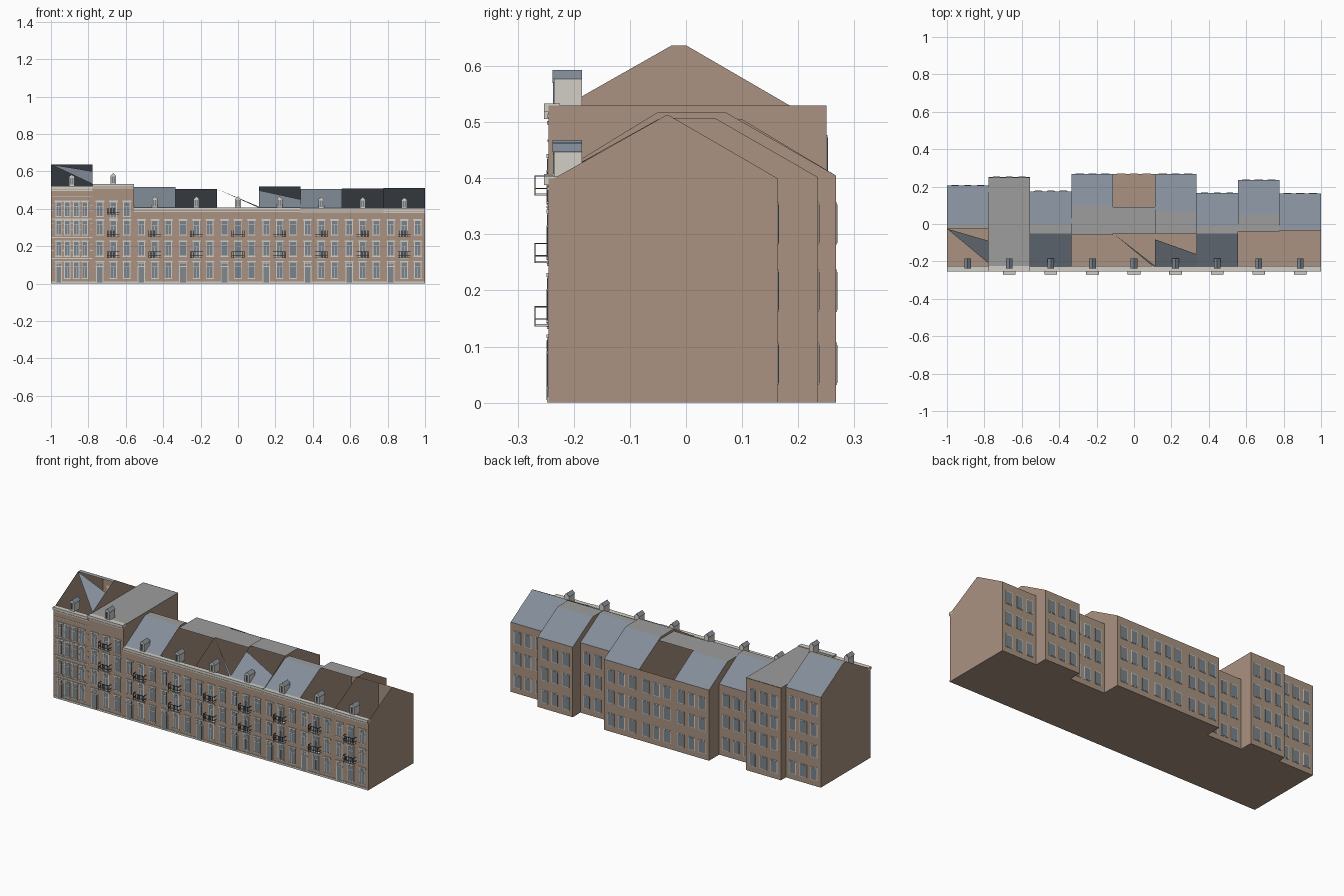
import bpy, bmesh
from mathutils import Matrix

cube = bpy.data.objects.get("Cube")
if cube:
    bpy.data.objects.remove(cube)


def material(name, rgb):
    m = bpy.data.materials.new(name)
    m.use_nodes = True
    m.diffuse_color = (*rgb, 1)
    m.node_tree.nodes["Principled BSDF"].inputs["Base Color"].default_value = (*rgb, 1)
    return m


BRICK = material("brick", (0.40, 0.29, 0.22))
SLATE = material("slate", (0.23, 0.27, 0.32))
FLAT = material("flat_roofing", (0.34, 0.34, 0.34))
CREAM = material("cream_trim", (0.64, 0.62, 0.56))
GLASS = material("window_glass", (0.19, 0.23, 0.27))
METAL = material("dark_metal", (0.07, 0.07, 0.08))
DOOR = material("door_paint", (0.22, 0.25, 0.27))

FRONT = -0.245
WIDTH = 2 / 9


class Part:
    """Collects boxes and faces into one object."""

    def __init__(self, name, *mats):
        self.name, self.mats, self.bm = name, mats, bmesh.new()

    def box(self, x0, x1, y0, y1, z0, z1):
        m = Matrix.Translation(((x0 + x1) / 2, (y0 + y1) / 2, (z0 + z1) / 2))
        m = m @ Matrix.Diagonal((x1 - x0, y1 - y0, z1 - z0, 1))
        bmesh.ops.create_cube(self.bm, size=1, matrix=m)

    def face(self, points, mat=0):
        f = self.bm.faces.new([self.bm.verts.new(p) for p in points])
        f.material_index = mat

    def finish(self):
        mesh = bpy.data.meshes.new(self.name)
        self.bm.to_mesh(mesh)
        self.bm.free()
        for m in self.mats:
            mesh.materials.append(m)
        bpy.context.collection.objects.link(bpy.data.objects.new(self.name, mesh))


def house_shell(n, x0, x1, back, eave, ridge, y0, y1, slope, has_back):
    """Open brick shell with gables, and the roof panels that it carries."""
    shell = Part(f"house_{n}_walls", BRICK)
    edge = FRONT + 0.01
    profile = [(FRONT, 0), (FRONT, eave), (edge, eave), (y0, ridge), (y1, ridge), (back, eave), (back, 0)]
    shell.face([(x1, y, z) for y, z in reversed(profile)][::-1][::-1][::-1])
    shell.face([(x0, y, z) for y, z in reversed(profile)])
    shell.face([(x0, FRONT, 0), (x1, FRONT, 0), (x1, FRONT, eave), (x0, FRONT, eave)])
    shell.face([(x1, back, 0), (x0, back, 0), (x0, back, eave), (x1, back, eave)])
    shell.face([(x0, back, 0), (x1, back, 0), (x1, FRONT, 0), (x0, FRONT, 0)])
    shell.bm.normal_update()
    shell.finish()

    roof = Part(f"house_{n}_roof", SLATE, FLAT)
    roof.face([(x0, y0, ridge), (x1, y0, ridge), (x1, y1, ridge), (x0, y1, ridge)], 1)
    if has_back:
        roof.face([(x0, y1, ridge), (x1, y1, ridge), (x1, back, eave), (x0, back, eave)])
    if slope:
        roof.face([(x0 + u * (x1 - x0), edge + v * (y0 - edge), eave + v * (ridge - eave)) for u, v in slope])
    roof.finish()


def window(trim, glass, x, w, z0, z1, y, out):
    """Frame plate, glass panes, cap and sill; out is -1 on the front, 1 on the back."""
    def plate(part, a, b, depth, lo, hi):
        part.box(a, b, min(y, y + out * depth), max(y, y + out * depth), lo, hi)
    h = w / 2
    plate(trim, x - h - 0.004, x + h + 0.004, 0.002, z0 - 0.003, z1 + 0.004)
    plate(glass, x - h, x + h, 0.003, z0, z1)
    if out < 0:
        plate(trim, x - h - 0.009, x + h + 0.009, 0.004, z1 + 0.002, z1 + 0.009)
        plate(trim, x - h - 0.007, x + h + 0.007, 0.004, z0 - 0.006, z0 - 0.002)
        top = z1 - 0.3 * (z1 - z0)
        plate(trim, x - h, x + h, 0.0035, top, top + 0.003)
        plate(trim, x - 0.001, x + 0.001, 0.0035, z0, top)


def balcony(rails, slab, x, z):
    """Small slab with a barred railing."""
    w, out = 0.033, FRONT - 0.025
    slab.box(x - w, x + w, out, FRONT, z, z + 0.004)
    for h in (0.012, 0.034):
        rails.box(x - w, x + w, out, out + 0.002, z + h, z + h + 0.002)
        for s in (-1, 1):
            rails.box(x + s * w - 0.001, x + s * w + 0.001, out, FRONT, z + h, z + h + 0.002)
    for i in range(9):
        bx = x - w + i * w / 4
        rails.box(bx - 0.0007, bx + 0.0007, out, out + 0.0015, z, z + 0.035)


def dormer(n, x, z):
    """Cream box with a window and a slate gable roof."""
    w, y0, y1, top = 0.015, -0.235, -0.185, z + 0.045
    body = Part(f"house_{n}_dormer", CREAM)
    body.box(x - w, x + w, y0, y1, z - 0.005, top)
    for y in (y0, y1):
        body.face([(x - w, y, top), (x + w, y, top), (x, y, top + 0.014)])
    body.finish()
    pane = Part(f"house_{n}_dormer_window", GLASS)
    for s in (-1, 1):
        pane.box(x + s * 0.0055 - 0.004, x + s * 0.0055 + 0.004, y0 - 0.002, y0, z + 0.006, z + 0.04)
    pane.finish()
    cap = Part(f"house_{n}_dormer_roof", SLATE)
    for s in (-1, 1):
        e = x + s * (w + 0.003)
        cap.face([(e, y0 - 0.003, top), (e, y1, top), (x, y1, top + 0.016), (x, y0 - 0.003, top + 0.016)][::s])
    cap.finish()


FULL = [(0, 0), (1, 0), (1, 1), (0, 1)]
# back wall, eave, ridge, ridge front, ridge back, front slope outline, back slope present
HOUSES = [
    (0.205, 0.518, 0.637, -0.025, 0.0, [(1, 0.12), (1, 0.69), (0, 1)], True),
    (0.25, 0.53, 0.53, -0.235, 0.249, None, False),
    (0.175, 0.405, 0.515, -0.05, 0.0, FULL, True),
    (0.267, 0.405, 0.505, -0.06, 0.10, None, True),
    (0.267, 0.405, 0.505, -0.05, 0.09, [(1, 0), (1, 0.07), (0, 1)], False),
    (0.267, 0.405, 0.518, -0.05, 0.07, [(0, 0), (1, 0), (1, 0.4), (0, 0.83)], True),
    (0.165, 0.402, 0.505, -0.05, -0.01, FULL, True),
    (0.235, 0.402, 0.507, -0.04, 0.052, None, True),
    (0.163, 0.40, 0.512, -0.036, -0.03, None, True),
]
FLOORS = (0.145, 0.258, 0.357)

for i, (back, eave, ridge, ya, yb, slope, has_back) in enumerate(HOUSES):
    n = i + 1
    x0, x1 = -1 + i * WIDTH, -1 + (i + 1) * WIDTH
    xc = (x0 + x1) / 2
    house_shell(n, x0, x1, back, eave, ridge, ya, yb, slope, has_back)
    dormer(n, xc, 0.525 if n == 1 else eave + 0.002)

    trim = Part(f"house_{n}_trim", CREAM)
    glass = Part(f"house_{n}_windows", GLASS)
    door = Part(f"house_{n}_door", DOOR)
    floors = FLOORS if n < 3 else FLOORS[:2]

    # Cornice, frieze and plinth
    trim.box(x0, x1, FRONT - 0.008, FRONT + 0.02, eave - 0.012, eave + 0.003)
    trim.box(x0, x1, FRONT - 0.003, FRONT, eave - 0.022, eave - 0.016)
    trim.box(x0, x1, FRONT - 0.003, FRONT, 0, 0.011)

    # Front windows and door
    narrow = n == 1
    columns = [-0.07, -0.024, 0.024, 0.07] if narrow else [-0.072, 0, 0.072]
    w = 0.025 if narrow else 0.03
    for c, dx in enumerate(columns):
        for z in floors:
            tall = c == 1 and n > 1
            window(trim, glass, xc + dx, w, z - 0.004 if tall else z + 0.004, z + 0.077, FRONT, -1)
        if c == 0:
            window(trim, glass, xc + dx, w, 0.095, 0.113, FRONT, -1)
            trim.box(xc + dx - w / 2 - 0.005, xc + dx + w / 2 + 0.005, FRONT - 0.002, FRONT, 0.005, 0.095)
            door.box(xc + dx - w / 2, xc + dx + w / 2, FRONT - 0.004, FRONT, 0.005, 0.09)
        else:
            window(trim, glass, xc + dx, w, 0.03, 0.113, FRONT, -1)

    # Cream masonry bands on the end house
    if narrow:
        for z in floors:
            for h in (0.03, 0.06):
                for dx in (-0.104, -0.047, 0, 0.047, 0.104):
                    trim.box(xc + dx - 0.006, xc + dx + 0.006, FRONT - 0.002, FRONT, z + h, z + h + 0.004)
            trim.box(x0, x1, FRONT - 0.003, FRONT, z - 0.014, z - 0.009)
        trim.box(x0, x1, FRONT - 0.002, FRONT, 0.465, 0.469)
    else:
        rails = Part(f"house_{n}_balcony_rails", METAL)
        for z in floors:
            balcony(rails, trim, xc, z - 0.009 if z < 0.3 else z + 0.012)
        rails.finish()

    # Rear windows
    for dx in (-0.068, 0, 0.068):
        for z in (0.035, 0.165, 0.285, 0.405)[:4 if n < 3 else 3]:
            window(trim, glass, xc + dx, 0.036, z, z + 0.068, back, 1)

    for part in (trim, glass, door):
        part.finish()
